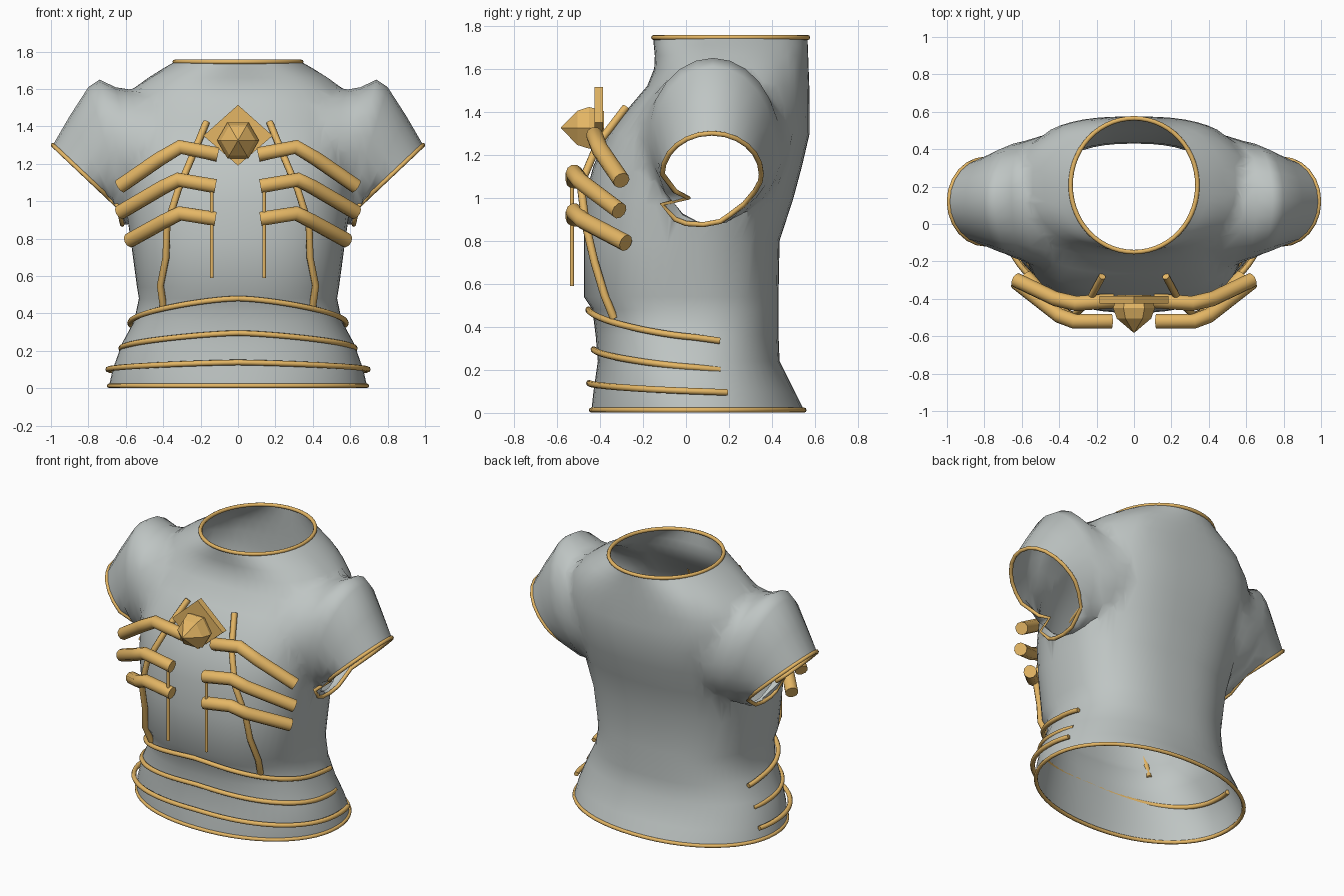
import bpy, bmesh, math
from mathutils import Vector

if "Cube" in bpy.data.objects:
    bpy.data.objects.remove(bpy.data.objects["Cube"])


def material(name, rgb):
    m = bpy.data.materials.new(name)
    m.diffuse_color = (*rgb, 1)
    m.use_nodes = True
    m.node_tree.nodes["Principled BSDF"].inputs["Base Color"].default_value = m.diffuse_color
    return m


GREY = material("grey_cloth", (0.52, 0.56, 0.55))
GOLD = material("gold_trim", (0.78, 0.47, 0.13))

# torso sections: z, half width, front y, back y, roundness exponent
BODY = [
    (0.01, 0.69, -0.44, 0.55, 2.1), (0.10, 0.67, -0.43, 0.505, 2.2),
    (0.24, 0.62, -0.41, 0.435, 2.3), (0.36, 0.555, -0.42, 0.43, 2.4),
    (0.48, 0.53, -0.435, 0.43, 2.5), (0.54, 0.54, -0.475, 0.43, 2.5),
    (0.80, 0.575, -0.475, 0.435, 2.5), (1.00, 0.605, -0.47, 0.50, 2.5),
    (1.15, 0.62, -0.43, 0.54, 2.6), (1.30, 0.63, -0.36, 0.575, 2.7),
    (1.42, 0.63, -0.265, 0.575, 2.7), (1.52, 0.615, -0.18, 0.573, 2.6),
    (1.60, 0.565, -0.148, 0.57, 2.4), (1.66, 0.49, -0.145, 0.568, 2.2),
    (1.71, 0.40, -0.15, 0.566, 2.1), (1.75, 0.33, -0.15, 0.565, 2.0)]


def body_point(z, a, out=0.0):
    """Point on the torso at height z; angle 0 faces front, 90 degrees faces +x."""
    z = min(max(z, BODY[0][0]), BODY[-1][0])
    i = next(i for i in range(len(BODY) - 1) if z <= BODY[i + 1][0])
    p, q = BODY[i], BODY[i + 1]
    f = (z - p[0]) / (q[0] - p[0])
    w, y0, y1, n = (p[k] + (q[k] - p[k]) * f for k in range(1, 5))
    s, c = math.sin(a), math.cos(a)
    x = math.copysign(abs(s) ** (2 / n), s) * (w + out)
    y = (y0 + y1) / 2 - math.copysign(abs(c) ** (2 / n), c) * ((y1 - y0) / 2 + out)
    return Vector((x, y, z))


def loft(bm, rings):
    """Closed solid through a list of point rings."""
    vs = [[bm.verts.new(p) for p in r] for r in rings]
    n = len(vs[0])
    for a, b in zip(vs, vs[1:]):
        for i in range(n):
            bm.faces.new((a[i], a[(i + 1) % n], b[(i + 1) % n], b[i]))
    bm.faces.new(vs[0][::-1])
    bm.faces.new(vs[-1])


def finish(name, bm, mat):
    bmesh.ops.recalc_face_normals(bm, faces=bm.faces)
    me = bpy.data.meshes.new(name)
    bm.to_mesh(me)
    bm.free()
    me.materials.append(mat)
    ob = bpy.data.objects.new(name, me)
    bpy.context.collection.objects.link(ob)
    return ob


def shade(ob, deg):
    bpy.ops.object.select_all(action='DESELECT')
    ob.select_set(True)
    bpy.context.view_layer.objects.active = ob
    bpy.ops.object.shade_smooth_by_angle(angle=math.radians(deg))


def tube(name, paths, r, closed=False, res=2):
    """Round gold rod along each path."""
    cu = bpy.data.curves.new(name, 'CURVE')
    cu.dimensions = '3D'
    cu.bevel_depth, cu.bevel_resolution, cu.use_fill_caps = r, res, True
    for path in paths:
        sp = cu.splines.new('POLY')
        sp.points.add(len(path) - 1)
        for pt, co in zip(sp.points, path):
            pt.co = (*co, 1)
        sp.use_cyclic_u = closed
        sp.use_smooth = True
    cu.materials.append(GOLD)
    ob = bpy.data.objects.new(name, cu)
    bpy.context.collection.objects.link(ob)


def both(path):
    return [path, [(-x, y, z) for x, y, z in path]]


def cuff_x(z):
    """Flat cuff plane used while joining."""
    return 0.63 + (z - 0.9) * 0.8875


def bent_x(z):
    """Final cuff line, turning down at the armpit."""
    return 0.64 + (z - 0.97) * (1.06 if z > 0.97 else 0.22)


# torso solid
SEG = 56
bm = bmesh.new()
loft(bm, [[body_point(r[0], 2 * math.pi * i / SEG) for i in range(SEG)] for r in BODY])
torso = finish("torso", bm, GREY)

# sleeve sections: top x, top z, bottom x, bottom z, y min, y max
SLEEVE = [
    (0.30, 1.56, 0.30, 0.93, -0.22, 0.46), (0.46, 1.60, 0.42, 0.91, -0.25, 0.49),
    (0.57, 1.60, 0.48, 0.90, -0.23, 0.475), (0.65, 1.605, 0.52, 0.89, -0.205, 0.45),
    (0.74, 1.65, 0.55, 0.885, -0.18, 0.43), (0.80, 1.61, 0.575, 0.88, -0.16, 0.41),
    (0.90, 1.455, 0.595, 0.875, -0.13, 0.375)]
N = 24
rings = []
for tx, tz, bx, bz, y0, y1 in SLEEVE:
    ring = []
    for i in range(N):
        a = 2 * math.pi * i / N
        s = (1 + math.sin(a)) / 2
        ring.append(Vector((bx + (tx - bx) * s, (y0 + y1) / 2 + (y1 - y0) / 2 * math.cos(a),
                            bz + (tz - bz) * s)))
    rings.append(ring)
# cuff outline with the notch at its lower front
outline = [(0.12 + 0.23 * math.cos(2 * math.pi * i / N), 1.11 + 0.19 * math.sin(2 * math.pi * i / N))
           for i in range(N)]
outline[13:] = [(-0.05, 1.03), (0.01, 1.0), (-0.11, 0.97), (-0.05, 0.90), (0.0, 0.88), (0.08, 0.875),
                (0.16, 0.89), (0.21, 0.925), (0.27, 0.97), (0.32, 1.03), (0.345, 1.075)]
rings.append([Vector((cuff_x(z), y, z)) for y, z in outline])
bm = bmesh.new()
for side in (1, -1):
    loft(bm, [[(p.x * side, p.y, p.z) for p in r] for r in rings])
sleeves = finish("sleeve_helper", bm, GREY)
sleeves.hide_render = True

# join sleeves to the torso
mod = torso.modifiers.new("join", 'BOOLEAN')
mod.operation, mod.solver, mod.object = 'UNION', 'EXACT', sleeves
bpy.context.view_layer.update()
me = bpy.data.meshes.new_from_object(torso.evaluated_get(bpy.context.evaluated_depsgraph_get()))
torso.modifiers.clear()
torso.data = me
bpy.data.objects.remove(sleeves)


def on_cuff(v):
    return v.co.z > 0.85 and abs(abs(v.co.x) - cuff_x(v.co.z)) < 0.0005


# open the neck, hem and cuffs
bm = bmesh.new()
bm.from_mesh(me)
caps = [f for f in bm.faces
        if all(v.co.z < 0.011 for v in f.verts) or all(v.co.z > 1.749 for v in f.verts)
        or all(on_cuff(v) for v in f.verts)]
bmesh.ops.delete(bm, geom=caps, context='FACES')

# soften the shoulder seams, then bend the cuffs
seam = {v for e in bm.edges if len(e.link_faces) == 2 and e.calc_face_angle(0) > 0.3
        for v in e.verts if 0.3 < abs(v.co.x) < 0.66 and v.co.z > 0.95}
seam |= {e.other_vert(v) for v in list(seam) for e in v.link_edges}
seam = [v for v in seam if not v.is_boundary and abs(v.co.x) < 0.67]
for _ in range(4):
    bmesh.ops.smooth_vert(bm, verts=seam, factor=0.4, use_axis_x=True, use_axis_y=True, use_axis_z=True)
for v in bm.verts:
    if v.is_boundary and on_cuff(v):
        v.co.x = math.copysign(bent_x(v.co.z), v.co.x)
bm.to_mesh(me)
bm.free()
shade(torso, 60)

# edge trims
for name, z in (("neck_trim", 1.745), ("hem_trim", 0.013)):
    tube(name, [[body_point(z, 2 * math.pi * i / SEG) for i in range(SEG)]], 0.012, True)
tube("cuff_trim", both([(bent_x(z), y, z) for y, z in outline]), 0.012, True)

# waist bands sweeping down toward the sides; the middle one sinks into the cloth
END = math.radians(106)
for name, z0, drop, out, sink in (("upper_waist_band", 0.48, 0.145, 0.018, 0.0),
                                  ("middle_waist_band", 0.295, 0.095, 0.014, 0.024),
                                  ("lower_waist_band", 0.138, 0.043, 0.025, 0.0)):
    path = []
    for i in range(-24, 25):
        a = END * i / 24
        f = (1 - math.cos(a)) / (1 - math.cos(END))
        path.append(body_point(z0 - drop * f ** 0.6, a, out - sink * f))
    tube(name, [path], 0.015)

# chest ribs
for name, pts in (
        ("upper_rib", [(0.11, -0.41, 1.25), (0.31, -0.425, 1.29), (0.42, -0.40, 1.225), (0.63, -0.30, 1.08)]),
        ("middle_rib", [(0.12, -0.52, 1.08), (0.32, -0.52, 1.115), (0.40, -0.49, 1.075), (0.63, -0.31, 0.94)]),
        ("lower_rib", [(0.12, -0.52, 0.905), (0.31, -0.52, 0.935), (0.39, -0.48, 0.895), (0.58, -0.28, 0.79)])):
    tube(name, both(pts), 0.04, res=3)

# slim rods beside the centre and long rods running down the flanks
tube("centre_rod", both([(0.14, -0.53, 1.08), (0.14, -0.53, 0.59)]), 0.01)
tube("flank_rod", both([(0.17, -0.28, 1.42), (0.24, -0.41, 1.25), (0.32, -0.49, 1.06),
                        (0.38, -0.465, 0.87), (0.385, -0.425, 0.70), (0.415, -0.38, 0.55),
                        (0.40, -0.335, 0.44)]), 0.019)

# diamond plate behind the gem
bm = bmesh.new()
loft(bm, [[(0.185, y, 1.35), (0, y, 1.515), (-0.185, y, 1.35), (0, y, 1.19)] for y in (-0.425, -0.385)])
finish("diamond_plate", bm, GOLD)

# six-sided faceted gem
bm = bmesh.new()
loft(bm, [[(r * math.cos(math.pi * i / 3), y, 1.325 + r * math.sin(math.pi * i / 3)) for i in range(6)]
          for y, r in ((-0.38, 0.09), (-0.45, 0.112), (-0.505, 0.092), (-0.58, 0.004))])
finish("chest_gem", bm, GOLD)
